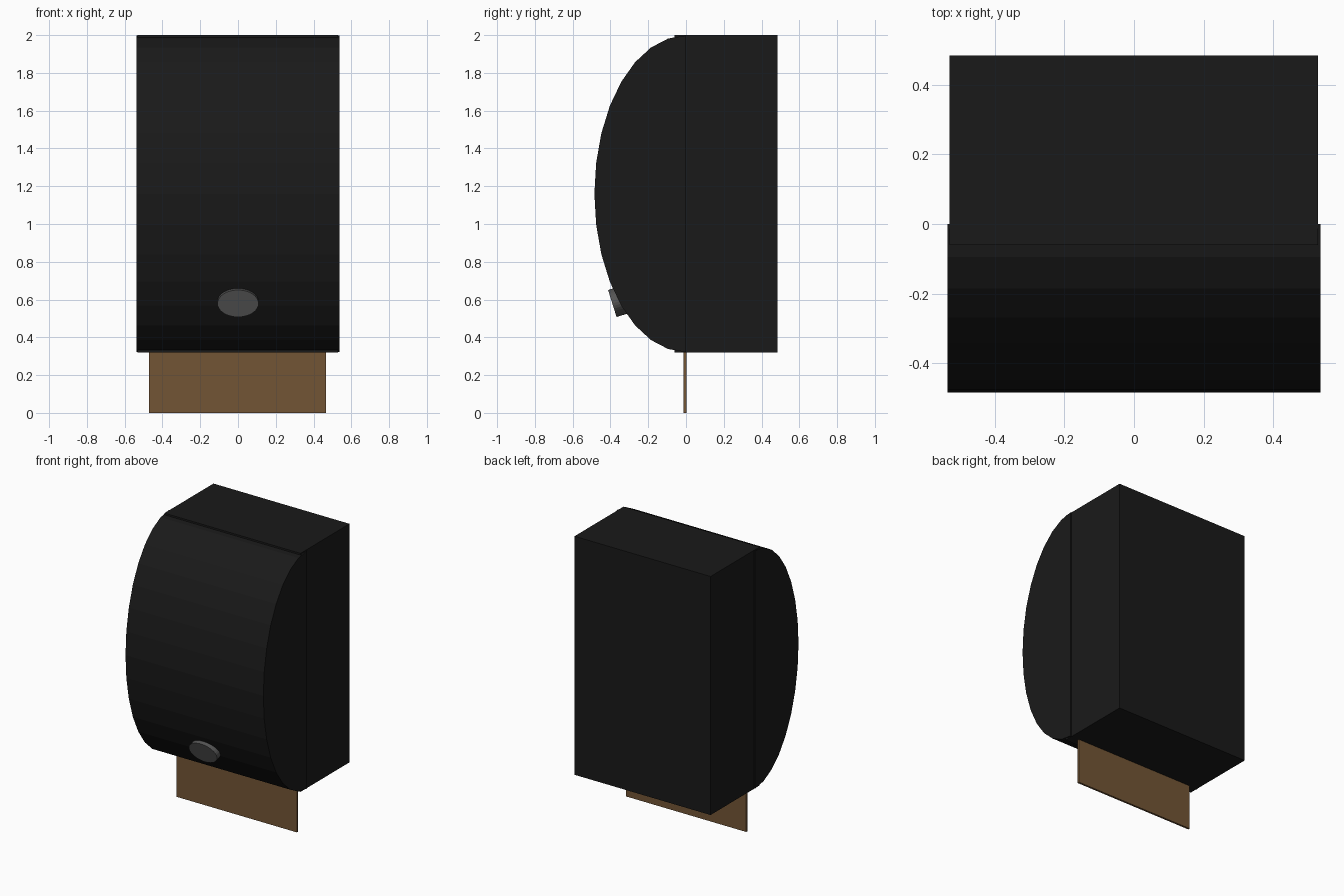
import bpy, bmesh, math
from mathutils import Matrix

if "Cube" in bpy.data.objects:
    bpy.data.objects.remove(bpy.data.objects["Cube"])


def material(name, rgb):
    m = bpy.data.materials.new(name)
    m.diffuse_color = (*rgb, 1)
    m.use_nodes = True
    m.node_tree.nodes["Principled BSDF"].inputs["Base Color"].default_value = m.diffuse_color
    return m


black = material("black_plastic", (0.01, 0.01, 0.01))
grey = material("grey_plastic", (0.09, 0.09, 0.09))
brown = material("brown_paper", (0.17, 0.09, 0.035))


def finish(name, bm, mat):
    bmesh.ops.recalc_face_normals(bm, faces=bm.faces)
    mesh = bpy.data.meshes.new(name)
    bm.to_mesh(mesh)
    bm.free()
    mesh.materials.append(mat)
    ob = bpy.data.objects.new(name, mesh)
    bpy.context.collection.objects.link(ob)
    return ob


def box(name, lo, hi, mat):
    bm = bmesh.new()
    size = [b - a for a, b in zip(lo, hi)]
    mid = [(a + b) / 2 for a, b in zip(lo, hi)]
    bmesh.ops.create_cube(bm, size=1, matrix=Matrix.Translation(mid) @ Matrix.Diagonal((*size, 1)))
    return finish(name, bm, mat)


# Back housing and the sheet of paper hanging from it
box("back_housing", (-0.531, -0.06, 0.32), (0.529, 0.485, 2.0), black)
box("paper_towel", (-0.47, -0.012, 0), (0.467, 0.002, 0.45), brown)

# Curved front cover: half of a 32-sided ellipse, extruded across x
bm = bmesh.new()
profile = []
for i in range(17):
    a = math.pi * i / 16
    profile.append(bm.verts.new((-0.537, -0.485 * math.sin(a), 1.16 + 0.838 * math.cos(a))))
face = bm.faces.new(profile)
ext = bmesh.ops.extrude_face_region(bm, geom=[face], use_keep_orig=True)
moved = [g for g in ext["geom"] if isinstance(g, bmesh.types.BMVert)]
bmesh.ops.translate(bm, verts=moved, vec=(1.074, 0, 0))
finish("front_cover", bm, black)

# Tilted oval button, sunk into the cover
bm = bmesh.new()
depth = 0.12
tilt = math.radians(90 + 17.5)
place = (Matrix.Translation((0, -0.39, 0.579)) @ Matrix.Rotation(tilt, 4, 'X')
         @ Matrix.Translation((0, 0, -depth / 2)) @ Matrix.Diagonal((0.109, 0.075, 1, 1)))
bmesh.ops.create_cone(bm, cap_ends=True, segments=32, radius1=1, radius2=1, depth=depth, matrix=place)
finish("button", bm, grey)
